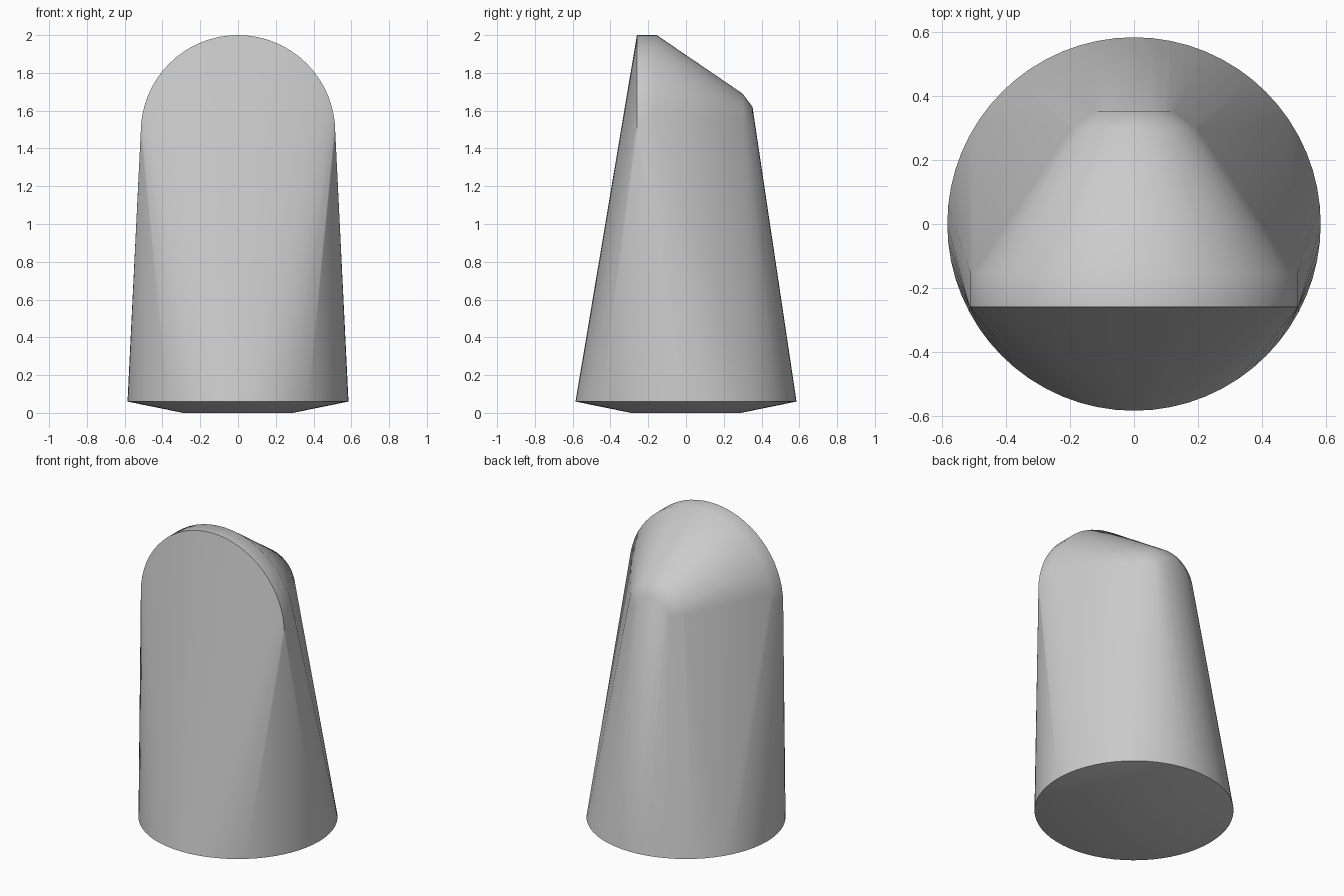
import bpy, bmesh
from math import sin, cos, pi

if "Cube" in bpy.data.objects:
    bpy.data.objects.remove(bpy.data.objects["Cube"], do_unlink=True)

# Plain grey material
grey = bpy.data.materials.new("plain grey")
grey.use_nodes = True
colour = (0.6, 0.6, 0.6, 1)
grey.diffuse_color = colour
grey.node_tree.nodes["Principled BSDF"].inputs["Base Color"].default_value = colour

bm = bmesh.new()


def base_ring(radius, z, count=64):
    for i in range(count):
        a = 2 * pi * i / count
        bm.verts.new((radius * cos(a), radius * sin(a), z))


def arch(radius, y, centre_z, count=32):
    for i in range(count + 1):
        a = pi * i / count
        bm.verts.new((radius * cos(a), y, centre_z + radius * sin(a)))


# Shallow dished foot
base_ring(0.29, 0)
base_ring(0.585, 0.06)

# Large front arch and its rim
arch(0.515, -0.26, 1.485)
arch(0.515, -0.155, 1.485)

# Small rounded back
arch(0.2, 0.3, 1.49)
arch(0.13, 0.352, 1.49)

# Skin stretched over all the outlines
hull = bmesh.ops.convex_hull(bm, input=bm.verts[:])
loose = {v for v in hull["geom_interior"] + hull["geom_unused"]
         if isinstance(v, bmesh.types.BMVert)}
bmesh.ops.delete(bm, geom=list(loose), context="VERTS")
bmesh.ops.dissolve_limit(bm, angle_limit=0.002, verts=bm.verts[:], edges=bm.edges[:])
bmesh.ops.recalc_face_normals(bm, faces=bm.faces[:])

mesh = bpy.data.meshes.new("tapered_body")
bm.to_mesh(mesh)
bm.free()
mesh.materials.append(grey)
body = bpy.data.objects.new("tapered_body", mesh)
bpy.context.collection.objects.link(body)

# Smooth skin with crisp arch and foot edges
bpy.ops.object.select_all(action="DESELECT")
body.select_set(True)
bpy.context.view_layer.objects.active = body
bpy.ops.object.shade_smooth_by_angle(angle=0.7)
